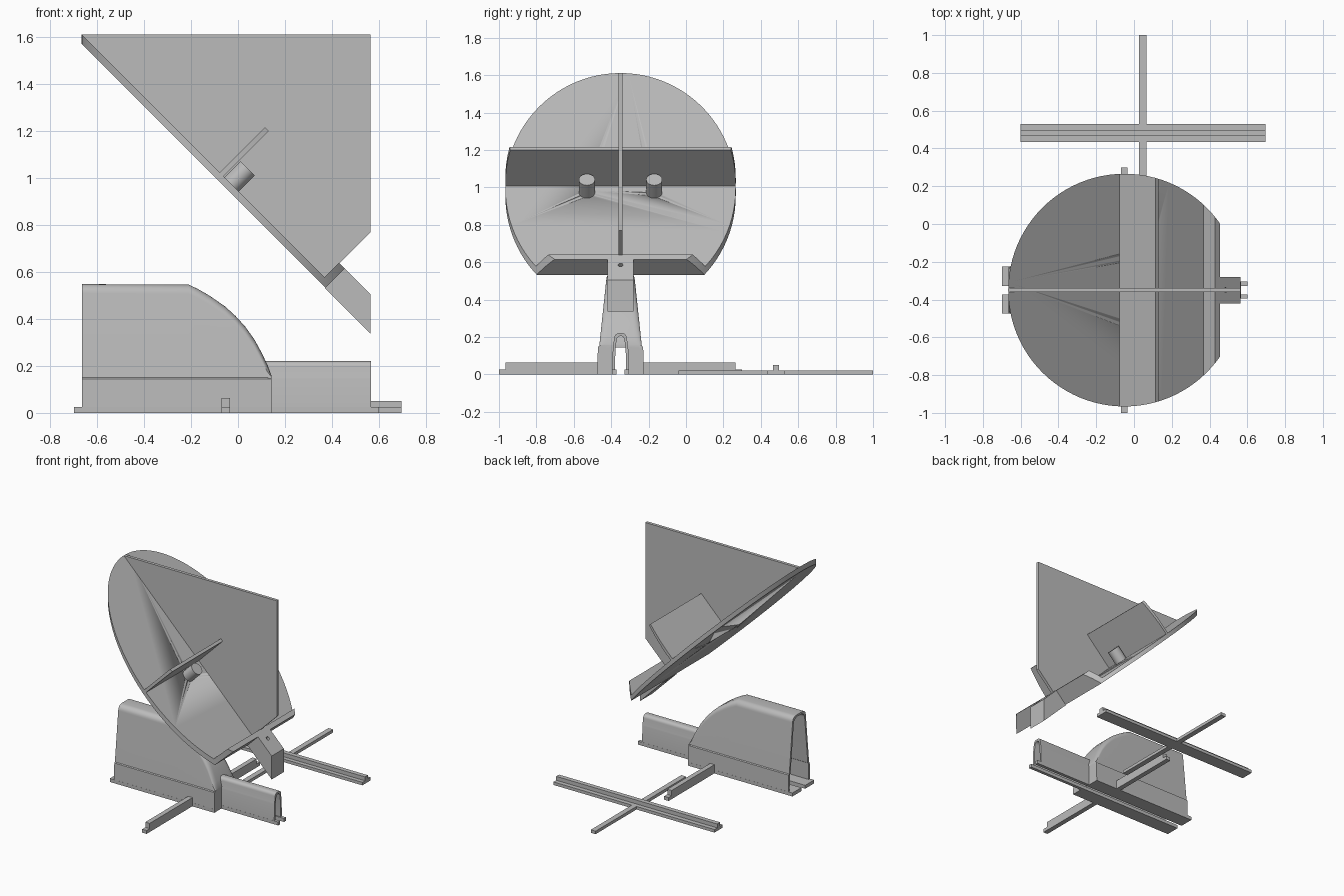
import bpy, bmesh, math
from mathutils import Vector, Matrix

if "Cube" in bpy.data.objects:
    bpy.data.objects.remove(bpy.data.objects["Cube"], do_unlink=True)

GREY = (0.5, 0.5, 0.5, 1)
mat = bpy.data.materials.new("plain grey")
mat.use_nodes = True
mat.diffuse_color = GREY
mat.node_tree.nodes["Principled BSDF"].inputs["Base Color"].default_value = GREY

MID = -0.35        # y of the symmetry plane of dial and housing
DIAL_X = -0.05     # x centre of the dial


def finish(name, bm, smooth=False):
    bmesh.ops.recalc_face_normals(bm, faces=bm.faces[:])
    mesh = bpy.data.meshes.new(name)
    bm.to_mesh(mesh)
    bm.free()
    obj = bpy.data.objects.new(name, mesh)
    bpy.context.scene.collection.objects.link(obj)
    mesh.materials.append(mat)
    if smooth:
        bpy.ops.object.select_all(action='DESELECT')
        obj.select_set(True)
        bpy.context.view_layer.objects.active = obj
        bpy.ops.object.shade_smooth_by_angle(angle=math.radians(30))
    return obj


def box(name, x, y, z):
    bm = bmesh.new()
    bmesh.ops.create_cube(bm, size=1)
    for v in bm.verts:
        v.co = [lo + (c + 0.5) * (hi - lo) for c, (lo, hi) in zip(v.co, (x, y, z))]
    return finish(name, bm)


def loft(name, rings, smooth=False):
    """Solid through closed rings of equal length."""
    bm = bmesh.new()
    rows = [[bm.verts.new(p) for p in ring] for ring in rings]
    n = len(rows[0])
    for a, b in zip(rows, rows[1:]):
        for i in range(n):
            j = (i + 1) % n
            bm.faces.new((a[i], a[j], b[j], b[i]))
    bm.faces.new(rows[0])
    bm.faces.new(rows[-1][::-1])
    return finish(name, bm, smooth)


def side_plate(name, profile, half):
    return loft(name, [[(x, MID + s * half, z) for x, z in profile] for s in (-1, 1)])


def dial_piece(name, planes):
    """Upright cylinder trimmed by planes given as (normal x, normal z, limit)."""
    bm = bmesh.new()
    bmesh.ops.create_cone(bm, cap_ends=True, segments=96, radius1=0.616, radius2=0.616,
                          depth=2, matrix=Matrix.Translation((DIAL_X, MID, 1)))
    for nx, nz, limit in planes:
        n = Vector((nx, 0, nz))
        bmesh.ops.bisect_plane(bm, geom=bm.verts[:] + bm.edges[:] + bm.faces[:],
                               plane_co=n * limit / n.length_squared, plane_no=n,
                               clear_outer=True)
        bmesh.ops.edgeloop_fill(bm, edges=[e for e in bm.edges if e.is_boundary])
    return finish(name, bm, True)


def slab(lo, hi, low_end, high_end):
    """Bounds on x + z and on z - x."""
    return [(-1, -1, -lo), (1, 1, hi), (1, -1, -low_end), (-1, 1, high_end)]


def tilted_rod(name, start, y, length, radius):
    """Cylinder leaving the tilted dial at a right angle."""
    axis = Vector((1, 0, 1)).normalized()
    centre = Vector((start[0], y, start[1])) + axis * length / 2
    bm = bmesh.new()
    bmesh.ops.create_cone(bm, cap_ends=True, segments=32, radius1=radius, radius2=radius,
                          depth=length, matrix=Matrix.Translation(centre)
                          @ Matrix.Rotation(math.radians(45), 4, 'Y'))
    return finish(name, bm, True)


def cut(obj, cutter):
    mod = obj.modifiers.new("hole", 'BOOLEAN')
    mod.operation = 'DIFFERENCE'
    mod.object = cutter
    mod.solver = 'EXACT'
    bpy.context.view_layer.update()
    graph = bpy.context.evaluated_depsgraph_get()
    mesh = bpy.data.meshes.new_from_object(obj.evaluated_get(graph))
    obj.modifiers.clear()
    obj.data = mesh


# Tilted dial, its lower lip and the cross plate standing on it
dial = dial_piece("dial", slab(0.905, 0.945, 0.16, 2.6) + [(0, 1, 1.61)])
dial_piece("dial_lip", slab(0.905, 1.07, 0.16, 0.21))
dial_piece("cross_plate", slab(0.94, 1.33, 1.07, 1.10))

# Upright fin and the spout below the lip
side_plate("shadow_fin", [(-0.665, 1.61), (0.565, 1.61), (0.565, 0.77), (0.37, 0.575)], 0.011)
spout = side_plate("spout", [(0.43, 0.64), (0.565, 0.505), (0.565, 0.335), (0.37, 0.53)], 0.07)
hole = tilted_rod("spout_hole_cutter", (0.36, 0.46), MID, 0.3, 0.013)
cut(spout, hole)
bpy.data.objects.remove(hole, do_unlink=True)

# Two pegs, hollow from beneath
for side, name in ((-1, "right_peg"), (1, "left_peg")):
    y = MID + side * 0.18
    peg = tilted_rod(name, (-0.035, 0.965), y, 0.108, 0.043)
    bore = tilted_rod("bore_cutter", (-0.075, 0.925), y, 0.14, 0.028)
    cut(dial, bore)
    cut(peg, bore)
    bpy.data.objects.remove(bore, do_unlink=True)


def arch(x, h, foot, waist, slope, r, t):
    """Thin tapered arch section: outer chain, then inner chain back."""
    def chain(inset):
        def width(z):
            return waist - slope * (z - 0.15) - inset
        top = h - inset
        spring = max(top - r, min(0.151, top - 0.005))
        pts = [(foot - inset, 0), (foot - 0.004 - inset, min(0.145, top - 0.01)),
               (width(0.15), min(0.15, top - 0.007))]
        for i in range(7):
            a = math.pi / 2 * i / 6
            pts.append((width(spring) - r * (1 - math.cos(a)),
                        spring + (top - spring) * math.sin(a)))
        return [(-y, z) for y, z in pts] + pts[::-1]
    return [(x, MID + y, z) for y, z in chain(0) + chain(t)[::-1]]


# Tall housing with a curved roof, and the low housing in front of it
roof = [(-0.665, 0.548), (-0.21, 0.546), (-0.17, 0.527), (-0.12, 0.498), (-0.055, 0.453),
        (-0.01, 0.412), (0.03, 0.368), (0.07, 0.312), (0.10, 0.257), (0.125, 0.205), (0.142, 0.16)]
loft("tall_housing", [arch(x, h, 0.125, 0.114, 0.106, 0.04, 0.015) for x, h in roof], True)
loft("low_housing", [arch(x, 0.22, 0.045, 0.04, 0.15, 0.024, 0.014) for x in (0.1, 0.567)], True)

# Parts mirrored about the housing's middle
for s, side in ((-1, "right"), (1, "left")):
    def span(a, b):
        return sorted((MID + s * a, MID + s * b))
    box(side + "_end_wall", (0.127, 0.142), span(0.036, 0.118), (0, 0.152))
    box(side + "_long_foot", (-0.698, 0.142), span(0.022, 0.125), (0, 0.025))
    box(side + "_low_foot", (0.142, 0.6), span(0.022, 0.045), (0, 0.025))
    box(side + "_side_arm", (-0.07, -0.035), span(0.11, 0.615), (0, 0.063))
    box(side + "_arm_tip", (-0.07, -0.035), span(0.615, 0.65), (0, 0.025))

# Separate cross lying behind the housing
box("cross_long_bar", (-0.6, 0.695), (0.435, 0.53), (0, 0.022))
box("cross_ridge", (-0.6, 0.695), (0.465, 0.498), (0.022, 0.05))
box("cross_short_bar", (0.027, 0.065), (-0.04, 1.0), (0, 0.022))
